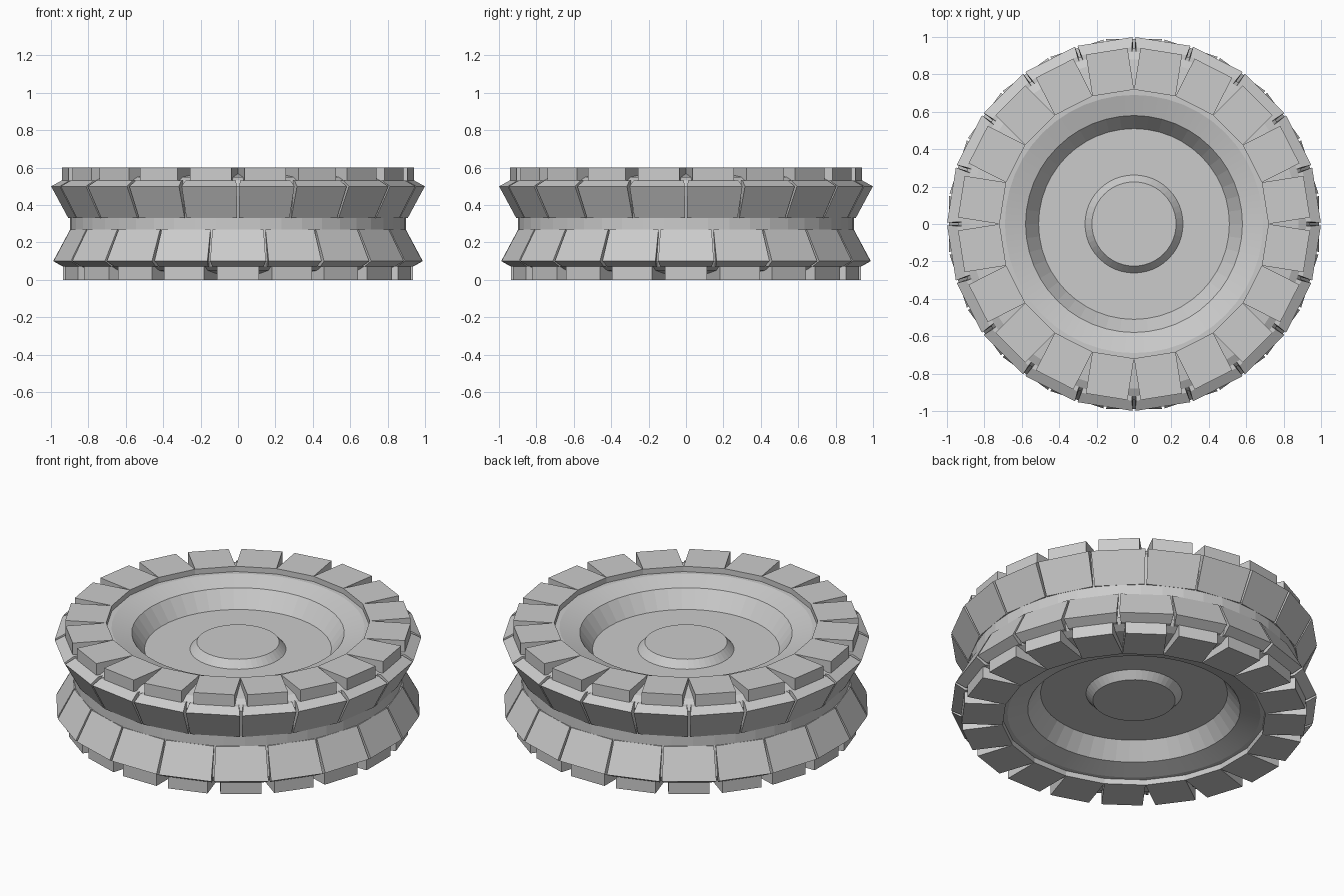
import bpy, bmesh, math
from mathutils import Matrix, Vector

if "Cube" in bpy.data.objects:
    bpy.data.objects.remove(bpy.data.objects["Cube"])

MID = 0.3          # mirror plane height
COUNT = 20         # treads per side
STEP = 2 * math.pi / COUNT

grey = bpy.data.materials.new("grey")
grey.diffuse_color = (0.6, 0.6, 0.6, 1)
grey.use_nodes = True
grey.node_tree.nodes["Principled BSDF"].inputs["Base Color"].default_value = grey.diffuse_color


def finish(bm, name):
    bmesh.ops.remove_doubles(bm, verts=bm.verts, dist=1e-5)
    bmesh.ops.recalc_face_normals(bm, faces=bm.faces)
    me = bpy.data.meshes.new(name)
    bm.to_mesh(me)
    bm.free()
    me.materials.append(grey)
    ob = bpy.data.objects.new(name, me)
    bpy.context.collection.objects.link(ob)
    return ob


def lathe(name, profile, steps):
    bm = bmesh.new()
    vs = [bm.verts.new((r, 0, z)) for r, z in profile]
    edges = [bm.edges.new(p) for p in zip(vs, vs[1:])]
    bmesh.ops.spin(bm, geom=vs + edges, cent=(0, 0, 0), axis=(0, 0, 1),
                   angle=2 * math.pi, steps=steps)
    return finish(bm, name)


def tread_ring(name, section, flip, phase):
    """Repeat a closed section of (radius, height, half width) around the rim."""
    bm = bmesh.new()
    for i in range(COUNT):
        rot = Matrix.Rotation(phase + i * STEP, 3, 'Z')
        sides = []
        for s in (-1, 1):
            pts = [rot @ Vector((r, s * w, 2 * MID - z if flip else z))
                   for r, z, w in section]
            sides.append([bm.verts.new(p) for p in pts])
        a, b = sides
        bm.faces.new(a)
        bm.faces.new(b[::-1])
        for j in range(len(a)):
            k = (j + 1) % len(a)
            bm.faces.new((a[j], a[k], b[k], b[j]))
    return finish(bm, name)


# Wheel body: hub, dished face, rim and waist, mirrored to the underside
upper = [(0, 0.48), (0.225, 0.48), (0.262, 0.437), (0.51, 0.437),
         (0.58, 0.535), (0.69, 0.568), (0.715, 0.568), (0.88, 0.55),
         (0.92, 0.53), (0.94, 0.5), (0.897, 0.33)]
lower = [(r, 2 * MID - z) for r, z in reversed(upper)]
body = lathe("wheel_body", upper + lower, 48)
for ob in bpy.context.selected_objects:
    ob.select_set(False)
body.select_set(True)
bpy.context.view_layer.objects.active = body
bpy.ops.object.shade_smooth_by_angle(angle=math.radians(5))

# Slanted outer treads and flat shoulder blocks
outer = [(0.897, 0.33, 0.137), (0.988, 0.5, 0.149), (0.935, 0.53, 0.137),
         (0.84, 0.53, 0.122), (0.83, 0.34, 0.122)]
block = [(0.71, 0.53, 0.1125), (0.71, 0.6, 0.1125),
         (0.935, 0.6, 0.1125), (0.935, 0.53, 0.1125)]
for side, flip, phase in (("upper", False, STEP / 2), ("lower", True, 0)):
    tread_ring(side + "_outer_treads", outer, flip, phase)
    tread_ring(side + "_shoulder_blocks", block, flip, phase)
